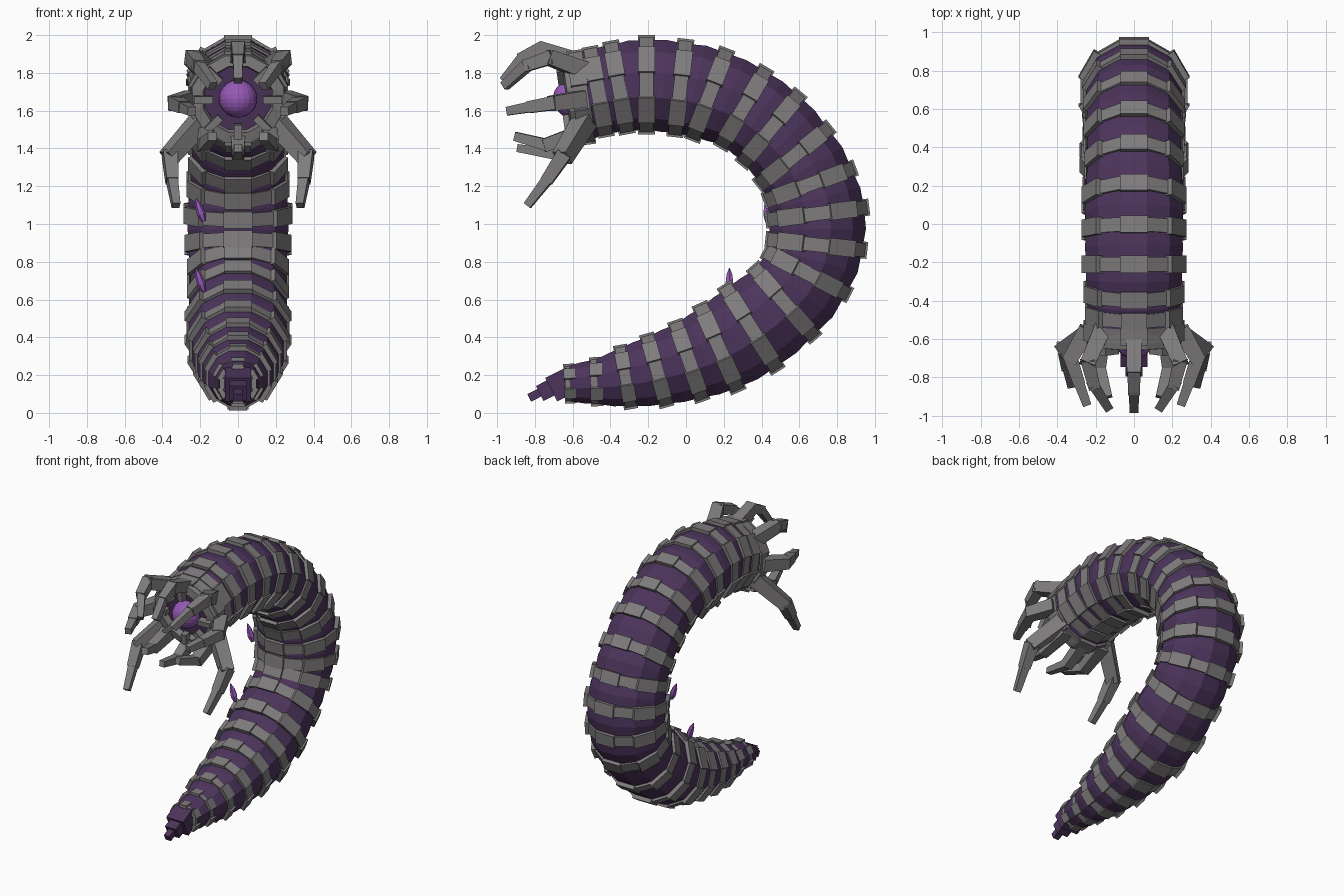
import bpy, bmesh, math
from mathutils import Vector, Matrix

if "Cube" in bpy.data.objects:
    bpy.data.objects.remove(bpy.data.objects["Cube"])


def material(name, color):
    m = bpy.data.materials.new(name)
    m.diffuse_color = (*color, 1)
    m.use_nodes = True
    m.node_tree.nodes["Principled BSDF"].inputs["Base Color"].default_value = m.diffuse_color
    return m


GREY = material("armour grey", (0.21, 0.20, 0.205))
PURPLE = material("flesh purple", (0.072, 0.034, 0.105))
BRIGHT = material("bright violet", (0.30, 0.10, 0.46))


def finish(name, bm, mat):
    bmesh.ops.recalc_face_normals(bm, faces=bm.faces)
    me = bpy.data.meshes.new(name)
    bm.to_mesh(me)
    bm.free()
    me.materials.append(mat)
    ob = bpy.data.objects.new(name, me)
    bpy.context.collection.objects.link(ob)
    return ob


def add_box(bm, centre, x, y, z, size):
    # box with its own axes
    m = Matrix((x, y, z)).transposed().to_4x4()
    m.translation = centre
    bmesh.ops.create_cube(bm, size=1, matrix=m @ Matrix.Diagonal((*size, 1)))


def add_loft(bm, loops, cap=True):
    rows = [[bm.verts.new(p) for p in loop] for loop in loops]
    n = len(rows[0])
    for a, b in zip(rows, rows[1:]):
        for i in range(n):
            bm.faces.new((a[i], a[(i + 1) % n], b[(i + 1) % n], b[i]))
    if cap:
        bm.faces.new(rows[0])
        bm.faces.new(rows[-1])


X = Vector((1, 0, 0))
SIDES = 12
WIDE = 1.05

# Each ring: outer (y, z) and inner (y, z) points, tail to head
RINGS = [
    (-.61, .05, -.62, .26), (-.47, .035, -.48, .295), (-.29, .02, -.35, .36),
    (-.10, .03, -.21, .42), (.09, .06, -.06, .49), (.28, .11, .07, .58),
    (.49, .22, .20, .68), (.69, .39, .35, .78), (.87, .62, .41, .86),
    (.96, .86, .42, .92), (.97, 1.09, .42, 1.02), (.90, 1.30, .41, 1.12),
    (.77, 1.52, .375, 1.20), (.61, 1.70, .29, 1.31), (.43, 1.83, .18, 1.40),
    (.22, 1.93, .03, 1.44), (0, 1.98, -.06, 1.46), (-.21, 2.0, -.21, 1.475),
    (-.40, 1.97, -.31, 1.475), (-.51, 1.94, -.42, 1.46), (-.59, 1.92, -.52, 1.42),
]


def frame(ring):
    o, i = Vector((0, *ring[:2])), Vector((0, *ring[2:]))
    u = (o - i) / 2
    r = u.length
    u.normalize()
    return (o + i) / 2, u, X.cross(u), r


def section(c, u, r):
    # polygon with flat sides facing outward and inward
    k = r / math.cos(math.pi / SIDES)
    return [c + X * k * WIDE * math.sin(a) + u * k * math.cos(a)
            for a in ((j + .5) * 2 * math.pi / SIDES for j in range(SIDES))]


FRAMES = [frame(r) for r in RINGS]

# Armour rings: twelve plates each, alternate plates broader and raised
for k, (c, u, n, r) in enumerate(FRAMES):
    bm = bmesh.new()
    length = min(.09, .04 + .2 * r)
    for j in range(SIDES):
        a = j * 2 * math.pi / SIDES
        out = X * math.sin(a) + u * math.cos(a)
        tan = X * math.cos(a) - u * math.sin(a)
        raised = j % 2 == 0
        rr = r * (1 + (WIDE - 1) * math.sin(a) ** 2) - (0 if raised else .012)
        th = .25 * r
        add_box(bm, c + out * (rr - th / 2), tan, out, n,
                (2 * rr * math.tan(math.pi / SIDES) * 1.04, th,
                 length if raised else length * .82))
    finish(f"armour_ring_{k + 1}", bm, GREY)

# Soft body segments between the rings
for k, ((c0, u0, n0, r0), (c1, u1, n1, r1)) in enumerate(zip(FRAMES, FRAMES[1:])):
    bm = bmesh.new()
    um = (u0 + u1).normalized()
    rm = (r0 + r1) / 2
    out = (c1 - c0).length * abs((u1 - u0).length) / 8
    cm = (c0 + c1) / 2 + um * out
    add_loft(bm, [section(c0, u0, r0 * .9), section(cm, um, rm * .93),
                  section(c1, u1, r1 * .9)])
    finish(f"body_segment_{k + 1}", bm, PURPLE)

# Stepped tail tip
bm = bmesh.new()
ax = Vector((0, .89, .45))
up = X.cross(ax)
for y, z, w, l in ((-.66, .15, .14, .12), (-.73, .125, .09, .10), (-.79, .10, .045, .09)):
    add_box(bm, Vector((0, y, z)), X, ax, up, (w, l, w))
finish("tail_tip", bm, PURPLE)

# Head: open grey collar, dark throat and glowing core
c, u, n, r = FRAMES[-1]
fwd = n if n.y < 0 else -n
bm = bmesh.new()
add_loft(bm, [section(c - fwd * .04, u, r * .97), section(c + fwd * .07, u, r * .92),
              section(c + fwd * .08, u, r * .70), section(c + fwd * .01, u, r * .64)], False)
finish("mouth_collar", bm, GREY)
bm = bmesh.new()
add_loft(bm, [section(c + fwd * .01, u, r * .72), section(c + fwd * .035, u, r * .66)])
finish("throat", bm, PURPLE)
bm = bmesh.new()
bmesh.ops.create_uvsphere(bm, u_segments=20, v_segments=14, radius=.1,
                          matrix=Matrix.Translation(c + fwd * .05))
finish("mouth_core", bm, BRIGHT)

# Small teeth plates around the mouth
bm = bmesh.new()
for j in range(8):
    a = j * math.pi / 4
    out = X * math.sin(a) + u * math.cos(a)
    tan = X * math.cos(a) - u * math.sin(a)
    add_box(bm, c + fwd * .085 + out * r * .72, tan, out, fwd, (.04, .10, .05))
finish("teeth", bm, GREY)


def claw(name, pts, w0, w1):
    # jointed limb of tapered box links
    bm = bmesh.new()
    pts = [Vector(p) for p in pts]
    n = len(pts) - 1
    for i in range(n):
        d = (pts[i + 1] - pts[i]).normalized()
        s = d.cross(Vector((0, 0, 1))).normalized()
        t = s.cross(d)
        loops = []
        for e, f in ((pts[i] - d * .015, i / n), (pts[i + 1] + d * .015, (i + .7) / n)):
            w = (w0 + (w1 - w0) * f) / 2
            loops.append([e + s * w * p + t * w * q
                          for p, q in ((1, 1), (-1, 1), (-1, -1), (1, -1))])
        add_loft(bm, loops)
    finish(name, bm, GREY)


claw("top_claw", [(0, -.55, 1.86), (0, -.77, 1.93), (0, -.87, 1.88), (0, -.96, 1.77)], .085, .04)
claw("bottom_claw", [(0, -.54, 1.46), (0, -.70, 1.37), (0, -.88, 1.40)], .08, .035)
for side, s in (("left", -1), ("right", 1)):
    for name, pts, w0, w1 in (
        ("upper_claw", [(.17, -.56, 1.82), (.24, -.72, 1.88), (.21, -.84, 1.84), (.14, -.95, 1.74)], .09, .04),
        ("side_claw", [(.25, -.56, 1.66), (.33, -.70, 1.64), (.29, -.82, 1.62), (.25, -.93, 1.60)], .09, .04),
        ("long_claw", [(.20, -.54, 1.54), (.36, -.65, 1.36), (.35, -.73, 1.24), (.33, -.83, 1.11)], .10, .035),
        ("lower_claw", [(.16, -.54, 1.49), (.18, -.74, 1.42), (.14, -.89, 1.46)], .085, .04),
    ):
        claw(f"{side}_{name}", [(s * x, y, z) for x, y, z in pts], w0, w1)

# Crystal shards on the inner flank
for k, (y, z) in enumerate(((.43, 1.07), (.23, .70))):
    bm = bmesh.new()
    d = Vector((-.35, 0, 1)).normalized()
    base = Vector((-.20, y, z))
    s = d.cross(Vector((0, 1, 0))).normalized()
    add_loft(bm, [[base + d * h + s * w * math.cos(a) + Vector((0, w * math.sin(a), 0))
                   for a in (i * math.pi / 3 for i in range(6))]
                  for h, w in ((-.06, .012), (-.02, .024), (.03, .018), (.07, .003))])
    finish(f"crystal_{k + 1}", bm, BRIGHT)
